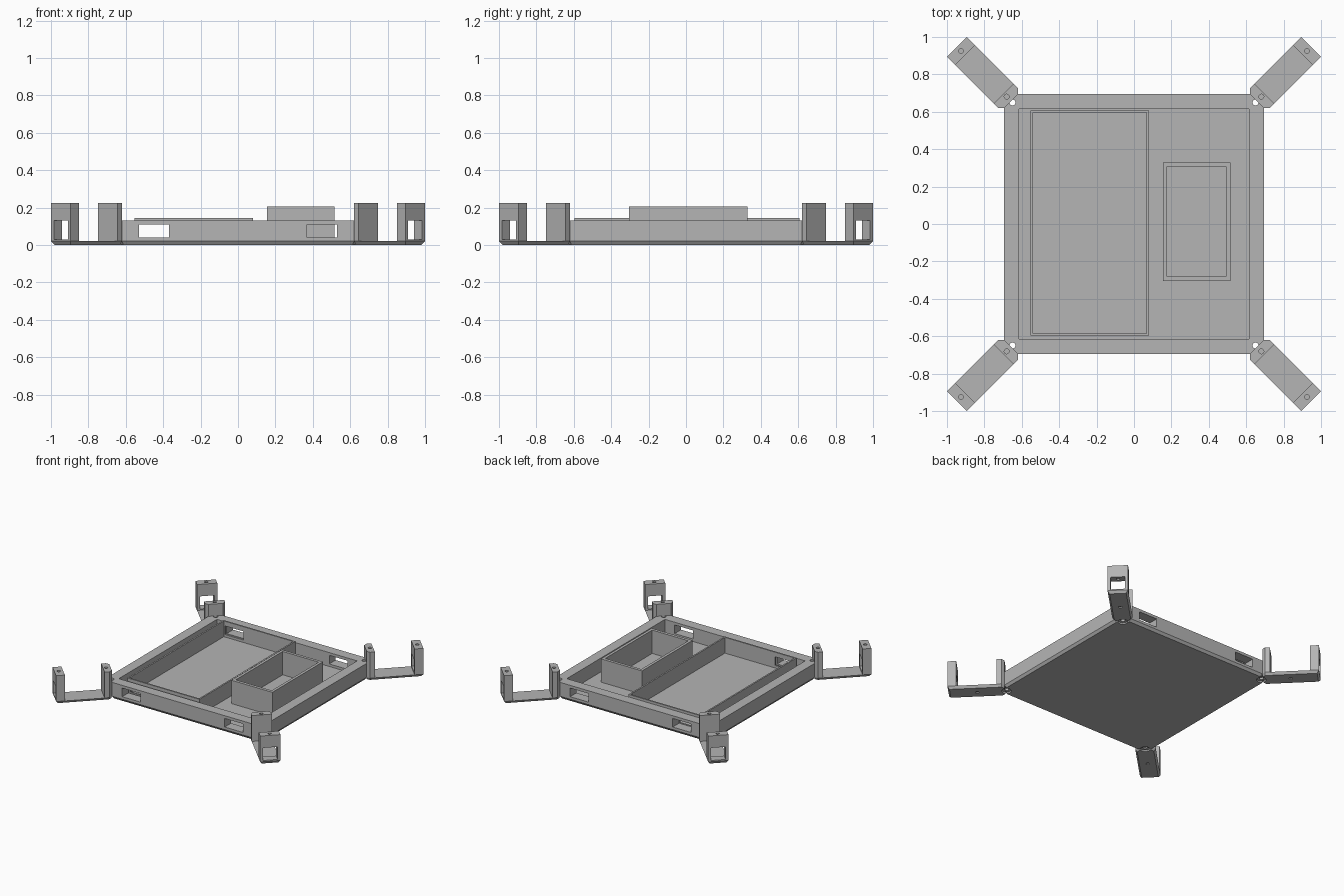
import bpy, bmesh, math
from mathutils import Matrix

default = bpy.data.objects.get("Cube")
if default:
    bpy.data.objects.remove(default, do_unlink=True)

GREY = (0.46, 0.46, 0.46, 1.0)
mat = bpy.data.materials.new("plain grey")
mat.use_nodes = True
mat.diffuse_color = GREY
mat.node_tree.nodes["Principled BSDF"].inputs["Base Color"].default_value = GREY

FLOOR = 0.02      # thickness of the plate and arms
EDGE = 0.014      # chamfer along the underside


def loft(name, rings):
    """Solid through matching rings, each given as (outline, z)."""
    bm = bmesh.new()
    loops = [[bm.verts.new((x, y, z)) for x, y in pts] for pts, z in rings]
    n = len(loops[0])
    bm.faces.new(loops[0])
    bm.faces.new(loops[-1])
    for low, high in zip(loops, loops[1:]):
        for i in range(n):
            j = (i + 1) % n
            bm.faces.new((low[i], low[j], high[j], high[i]))
    bmesh.ops.recalc_face_normals(bm, faces=bm.faces)
    mesh = bpy.data.meshes.new(name)
    bm.to_mesh(mesh)
    bm.free()
    mesh.materials.append(mat)
    obj = bpy.data.objects.new(name, mesh)
    bpy.context.collection.objects.link(obj)
    return obj


def rect(x0, x1, y0, y1):
    return [(x0, y0), (x1, y0), (x1, y1), (x0, y1)]


def circle(x, y, r, n=20):
    return [(x + r * math.cos(math.tau * i / n), y + r * math.sin(math.tau * i / n))
            for i in range(n)]


def cut(obj, outline, z0, z1):
    """Subtract a vertical prism and discard the cutter."""
    cutter = loft("cutter", [(outline, z0), (outline, z1)])
    cutter.hide_render = True
    mod = obj.modifiers.new("cut", "BOOLEAN")
    mod.operation = "DIFFERENCE"
    mod.solver = "EXACT"
    mod.object = cutter
    bpy.context.view_layer.objects.active = obj
    bpy.ops.object.modifier_apply(modifier=mod.name)
    bpy.data.objects.remove(cutter, do_unlink=True)


def octagon(half, short):
    return [(short, -half), (half, -short), (half, short), (short, half),
            (-short, half), (-half, short), (-half, -short), (-short, -half)]


# Shallow square frame with clipped corners and a solid floor
frame = loft("frame", [(octagon(0.695 - EDGE, 0.62 - EDGE / 2), 0),
                       (octagon(0.695, 0.62), FLOOR),
                       (octagon(0.695, 0.62), 0.13)])
cut(frame, rect(-0.615, 0.615, -0.615, 0.615), FLOOR, 0.3)
for side in (-1, 1):
    # Slots through the front and back walls
    cut(frame, rect(side * 0.45 - 0.08, side * 0.45 + 0.08, -0.8, -0.6), 0.04, 0.108)
    cut(frame, rect(side * 0.45 - 0.08, side * 0.45 + 0.08, 0.6, 0.8), 0.04, 0.108)
    # Corner screw holes, wider below
    for end in (-1, 1):
        cut(frame, circle(side * 0.65, end * 0.65, 0.016), -0.1, 0.3)
        cut(frame, circle(side * 0.65, end * 0.65, 0.035), -0.1, 0.012)

# Long low tray with slots in line with those of the frame
tray = loft("long_tray", [(rect(-0.553, 0.08, -0.597, 0.607), FLOOR),
                          (rect(-0.553, 0.08, -0.597, 0.607), 0.145)])
cut(tray, rect(-0.541, 0.068, -0.585, 0.595), 0.0, 0.3)
cut(tray, rect(-0.53, -0.37, -0.8, 0.8), 0.04, 0.108)

# Tall small box
box = loft("tall_box", [(rect(0.155, 0.515, -0.305, 0.33), FLOOR),
                        (rect(0.155, 0.515, -0.305, 0.33), 0.205)])
cut(box, rect(0.177, 0.493, -0.281, 0.307), 0.0, 0.3)

# Diagonal arms, built along +x and then turned to each corner
W = 0.074         # half width
IN, TIP = 0.93, 1.34
TOP = 0.225


def foot(u1, shrink=0.0):
    """Outline starting at the clipped frame corner."""
    w, u = W - shrink, u1 - shrink
    return [(IN, -0.053 + shrink), (0.951, -w), (u, -w),
            (u, w), (0.951, w), (IN, 0.053 - shrink)]


CORNERS = {"back_left": 45, "back_right": 135, "front_right": 225, "front_left": 315}
for corner, angle in CORNERS.items():
    arm = loft(corner + "_arm", [(foot(TIP, EDGE), 0), (foot(TIP), FLOOR)])
    cut(arm, circle(0.919, 0, 0.016), -0.1, 0.3)
    cut(arm, circle(0.919, 0, 0.035), -0.1, 0.012)
    cut(arm, circle(1.13, 0, 0.013), -0.1, 0.01)

    inner = loft(corner + "_inner_post", [(foot(0.986), FLOOR), (foot(0.986), TOP)])
    cut(inner, circle(0.963, 0, 0.013), 0.13, 0.3)

    outline = rect(1.276, TIP, -W, W)
    outer = loft(corner + "_outer_post", [(outline, FLOOR), (outline, TOP)])
    cut(outer, rect(1.2, 1.4, -0.053, 0.053), 0.03, 0.13)
    cut(outer, circle(1.308, 0, 0.013), 0.1, 0.3)

    for part in (arm, inner, outer):
        part.data.transform(Matrix.Rotation(math.radians(angle), 4, "Z"))
